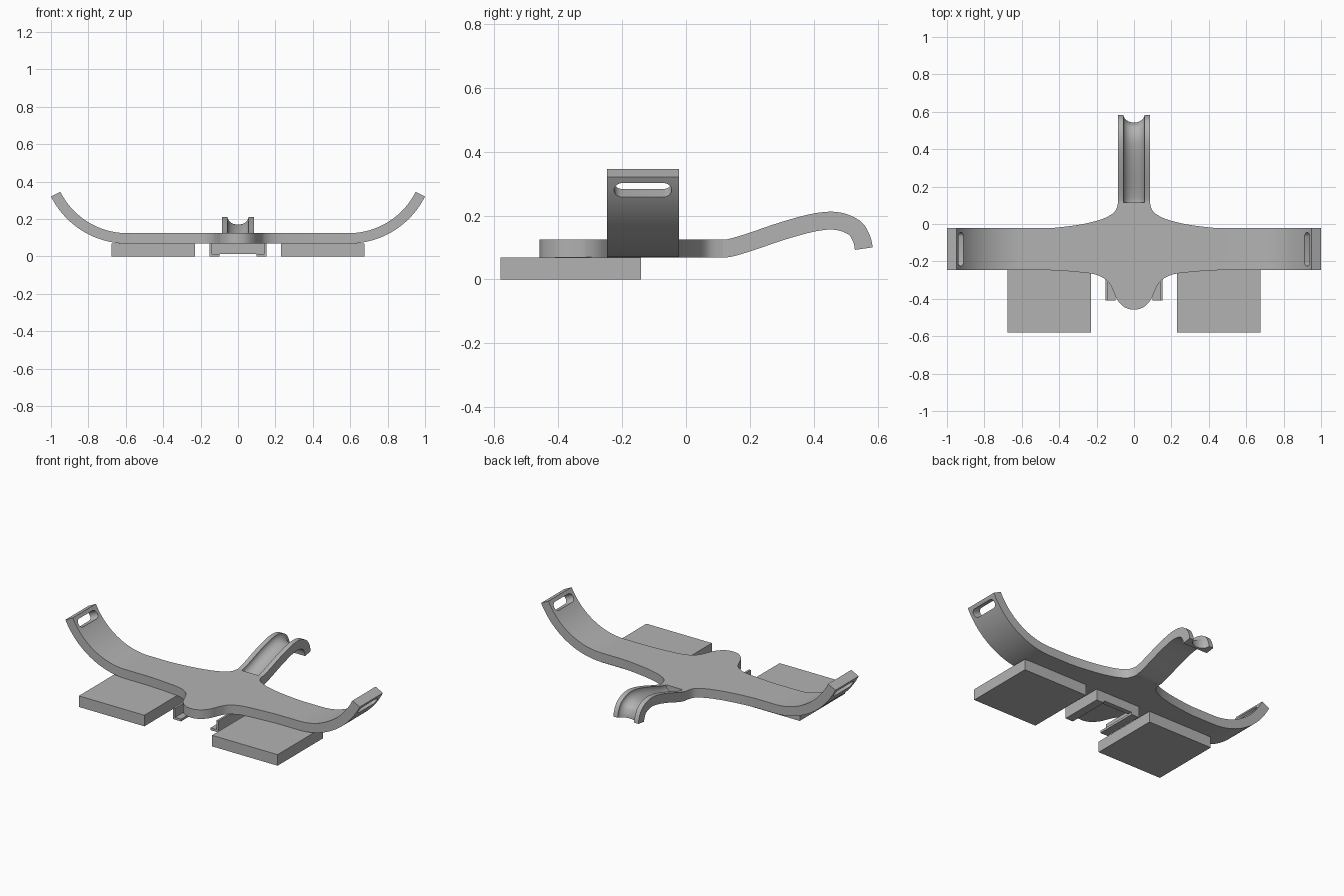
import bpy, bmesh, math
from mathutils import Vector

if "Cube" in bpy.data.objects:
    bpy.data.objects.remove(bpy.data.objects["Cube"], do_unlink=True)

grey = bpy.data.materials.new("plain_grey")
grey.use_nodes = True
tone = (0.45, 0.45, 0.45, 1)
grey.diffuse_color = tone
grey.node_tree.nodes["Principled BSDF"].inputs["Base Color"].default_value = tone

HALF = 0.028       # half the sheet thickness
MID = 0.0965       # height of the sheet's middle
ARC_X, ARC_R, ARC_A = 0.592, 0.428, math.radians(63.5)


def loft(name, rings):
    """Join matching closed sections into a capped solid."""
    bm = bmesh.new()
    loops = [[bm.verts.new(p) for p in ring] for ring in rings]
    n = len(loops[0])
    for a, b in zip(loops, loops[1:]):
        for i in range(n):
            j = (i + 1) % n
            bm.faces.new((a[i], a[j], b[j], b[i]))
    bm.faces.new(loops[0])
    bm.faces.new(loops[-1])
    bmesh.ops.recalc_face_normals(bm, faces=bm.faces)
    mesh = bpy.data.meshes.new(name)
    bm.to_mesh(mesh)
    bm.free()
    mesh.materials.append(grey)
    obj = bpy.data.objects.new(name, mesh)
    bpy.context.collection.objects.link(obj)
    return obj


def box(name, lo, hi):
    ring = [(lo[0], lo[1]), (hi[0], lo[1]), (hi[0], hi[1]), (lo[0], hi[1])]
    return loft(name, [[(x, y, z) for x, y in ring] for z in (lo[2], hi[2])])


def spline(points, steps):
    """Smooth path through the points, using the end points as handles only."""
    p = [Vector(q) for q in points]
    out = []
    for a, b, c, d in zip(p, p[1:], p[2:], p[3:]):
        for k in range(steps):
            t = k / steps
            out.append(0.5 * (2 * b + (c - a) * t + (2 * a - 5 * b + 4 * c - d) * t ** 2
                              + (3 * b - a - 3 * c + d) * t ** 3))
    return out + [p[-2]]


def edge_at(path, x):
    for a, b in zip(path, path[1:]):
        if a.x <= x <= b.x:
            return a.y + (b.y - a.y) * (x - a.x) / max(b.x - a.x, 1e-6)
    return path[-1].y


def smooth(obj):
    bpy.ops.object.select_all(action='DESELECT')
    obj.select_set(True)
    bpy.context.view_layer.objects.active = obj
    bpy.ops.object.shade_smooth_by_angle(angle=math.radians(30))


# Body: front and back outlines, lofted across the width and bent up at the ends
front = spline([(-0.05, -0.447), (0, -0.458), (0.05, -0.445), (0.09, -0.405), (0.112, -0.355),
                (0.14, -0.307), (0.2, -0.272), (0.3, -0.257), (0.45, -0.247), (0.6, -0.247)], 6)
back = spline([(0.08, 0.16), (0.085, 0.115), (0.1, 0.07), (0.14, 0.04), (0.2, 0.017),
               (0.3, -0.005), (0.45, -0.022), (0.6, -0.022)], 6)
back.insert(0, Vector((0, 0.115)))
stations = sorted({round(p.x, 4) for p in front + back})
half_rings = []
for x in stations:
    f, b = edge_at(front, x), edge_at(back, x)
    half_rings.append([(x, f, MID - HALF), (x, b, MID - HALF),
                       (x, b, MID + HALF), (x, f, MID + HALF)])
SEGS = 24
f, b = front[-1].y, back[-1].y
for k in range(SEGS + 1):
    a = ARC_A * k / SEGS
    lower, upper = [(ARC_X + (ARC_R + s * HALF) * math.sin(a),
                     MID + ARC_R - (ARC_R + s * HALF) * math.cos(a)) for s in (1, -1)]
    half_rings.append([(x, y, z) for (x, z), y in
                       ((lower, f), (lower, b), (upper, b), (upper, f))])
mirrored = [[(-x, y, z) for x, y, z in ring] for ring in reversed(half_rings[1:])]
body = loft("curved_body", mirrored + half_rings)

# Strap slots through both raised ends
bpy.context.view_layer.objects.active = body
for side in (1, -1):
    centre = Vector((side * 0.953, -0.135, 0.291))
    across = Vector((side * math.sin(ARC_A), 0, -math.cos(ARC_A)))
    along = Vector((side * math.cos(ARC_A), 0, math.sin(ARC_A)))
    r, reach = 0.026, 0.064
    outline = []
    for k in range(24):
        a = math.pi * (k + 0.5) / 12
        y = r * math.cos(a) + math.copysign(reach, math.cos(a))
        outline.append(centre + Vector((0, y, 0)) + along * r * math.sin(a))
    cutter = loft("slot_cutter", [[p + across * s for p in outline] for s in (-0.07, 0.07)])
    cutter.hide_render = True
    cut = body.modifiers.new("slot", 'BOOLEAN')
    cut.operation = 'DIFFERENCE'
    cut.solver = 'EXACT'
    cut.object = cutter
    bpy.ops.object.modifier_apply(modifier=cut.name)
    bpy.data.objects.remove(cutter, do_unlink=True)
smooth(body)

# Grooved tail: channel section swept along a hooked path
path = spline([(0.06, MID), (0.11, MID), (0.14, 0.0995), (0.2, 0.117), (0.3, 0.151), (0.4, 0.178),
               (0.47, 0.183), (0.525, 0.163), (0.548, 0.13), (0.556, 0.0965), (0.558, 0.06)], 6)
section = [(-0.085, HALF), (-0.085, -HALF), (0.085, -HALF), (0.085, HALF)]
for k in range(17):
    a = math.pi * k / 16
    section.append((0.056 * math.cos(a), HALF - 0.042 * math.sin(a)))
rings = []
for i, p in enumerate(path):
    t = (path[min(i + 1, len(path) - 1)] - path[max(i - 1, 0)]).normalized()
    rings.append([(x, p.x - t.y * h, p.y + t.x * h) for x, h in section])
smooth(loft("grooved_tail", rings))

# Flat pads and the clip rails below the middle
for side, word in ((1, "left"), (-1, "right")):
    def sided(name, lo, hi):
        xs = sorted((side * lo[0], side * hi[0]))
        box(word + name, (xs[0], *lo[1:]), (xs[1], *hi[1:]))
    sided("_pad", (0.23, -0.58, 0), (0.675, -0.14, 0.068))
    sided("_rail_wall", (0.14, -0.41, 0), (0.153, -0.14, 0.07))
    sided("_rail_lip", (0.1, -0.41, 0), (0.14, -0.14, 0.014))
box("rail_back_stop", (-0.14, -0.17, 0.014), (0.14, -0.14, 0.07))
